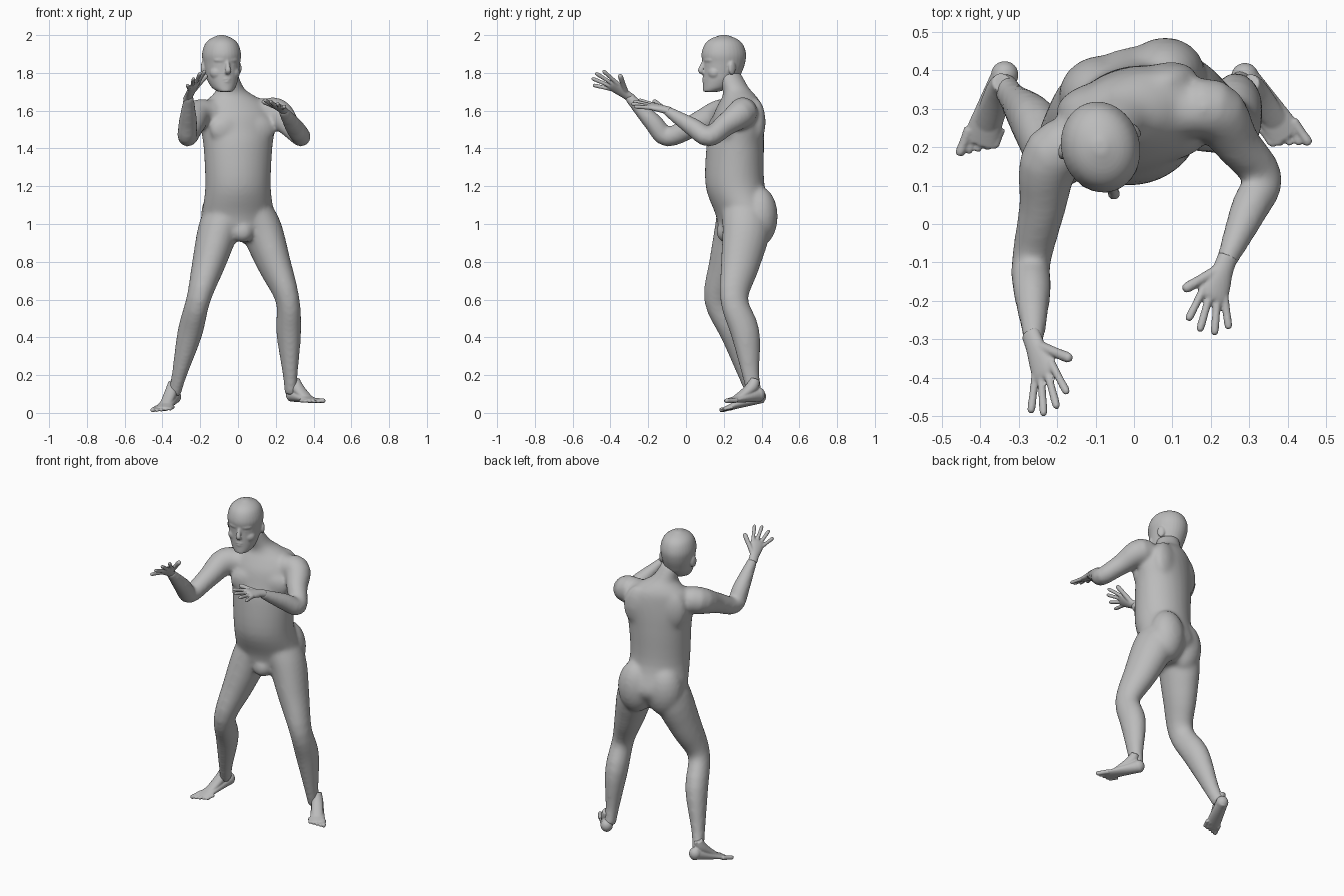
import bpy, bmesh, math
from mathutils import Vector, Matrix

default_cube = bpy.data.objects.get("Cube")
if default_cube:
    bpy.data.objects.remove(default_cube, do_unlink=True)

grey = bpy.data.materials.new("plain_grey")
grey.use_nodes = True
colour = (.5, .5, .5, 1)
grey.diffuse_color = colour
grey.node_tree.nodes["Principled BSDF"].inputs["Base Color"].default_value = colour

# The trunk and head are turned slightly to the left
TURN = math.radians(16)
TURNED = Matrix.Rotation(TURN, 4, "Z")
ACROSS = TURNED @ Vector((1, 0, 0))
UP = Vector((0, 0, 1))


def spline(points, steps=4):
    """Catmull-Rom interpolation through equal-length tuples."""
    padded = [points[0], *points, points[-1]]
    path = []
    for index in range(len(points) - 1):
        for step in range(steps):
            t = step / steps
            path.append([b + t * ((c - a) + t * (2 * a - 5 * b + 4 * c - d + t * (3 * (b - c) + d - a))) / 2
                         for a, b, c, d in zip(*padded[index:index + 4])])
    return path + [list(points[-1])]


def loft(bm, points, widths, depths, side=ACROSS, axis=None, sides=20):
    """Closed tube with elliptic sections along a smooth path."""
    stations = [(*point, width, depth) for point, width, depth in zip(points, widths, depths)]
    path = spline(stations)
    rings = []
    for index, (x, y, z, width, depth) in enumerate(path):
        before = Vector(path[max(index - 1, 0)][:3])
        after = Vector(path[min(index + 1, len(path) - 1)][:3])
        along = axis or (after - before).normalized()
        right = (side - along * side.dot(along)).normalized()
        front = along.cross(right)
        angles = [math.tau * corner / sides for corner in range(sides)]
        rings.append([bm.verts.new(Vector((x, y, z)) + right * width * math.cos(angle)
                                   + front * depth * math.sin(angle)) for angle in angles])
    for lower, upper in zip(rings, rings[1:]):
        for corner in range(sides):
            following = (corner + 1) % sides
            bm.faces.new((lower[corner], lower[following], upper[following], upper[corner]))
    bm.faces.new(rings[0][::-1])
    bm.faces.new(rings[-1])


def digit(bm, root, tip, radius, side):
    """Finger or toe with a soft pad and a rounded end."""
    radii = [radius * factor for factor in (1, .9, .95, .8, .4)]
    points = [root.lerp(tip, t) for t in (0, .5, .8, .95, 1)]
    loft(bm, points, radii, radii, side, sides=10)


def ball(bm, centre, radii, frame=Matrix(), turn=0):
    """Ellipsoid placed in a frame."""
    matrix = frame @ Matrix.Translation(centre) @ Matrix.Rotation(turn, 4, "Z") @ Matrix.Diagonal((*radii, 1))
    bmesh.ops.create_uvsphere(bm, u_segments=20, v_segments=12, radius=1, matrix=matrix)


def finish(bm, name, voxel, smoothing):
    """Fuse the overlapping volumes into one smooth skin."""
    bmesh.ops.recalc_face_normals(bm, faces=bm.faces)
    mesh = bpy.data.meshes.new(name)
    bm.to_mesh(mesh)
    bm.free()
    mesh.materials.append(grey)
    part = bpy.data.objects.new(name, mesh)
    bpy.context.collection.objects.link(part)
    fuse = part.modifiers.new("fuse", "REMESH")
    fuse.mode = "VOXEL"
    fuse.voxel_size = voxel
    fuse.use_smooth_shade = True
    relax = part.modifiers.new("relax", "SMOOTH")
    relax.iterations = smoothing


def arm(bm, shoulder, elbow, wrist):
    shoulder, elbow, wrist = map(Vector, (shoulder, elbow, wrist))
    chest = Vector((0, .27, shoulder.z))
    points = [chest.lerp(shoulder, .4), shoulder, shoulder.lerp(elbow, .5), elbow,
              elbow.lerp(wrist, .35), wrist]
    radii = [.07, .08, .061, .052, .05, .026]
    loft(bm, points, radii, radii)


def leg(bm, hip, knee, ankle):
    hip, knee, ankle = map(Vector, (hip, knee, ankle))
    waist = hip.lerp(Vector((0, .29, 1.2)), .55)
    calf = knee.lerp(ankle, .35) + Vector((0, .02, 0))
    points = [waist, hip, hip.lerp(knee, .5), knee, calf, knee.lerp(ankle, .8), ankle]
    radii = [.1, .108, .088, .063, .065, .039, .034]
    loft(bm, points, radii, [radius * 1.2 for radius in radii])


def hand(name, wrist, middle_tip, side):
    """Side points from the little finger to the index finger."""
    bm = bmesh.new()
    wrist = Vector(wrist)
    reach = Vector(middle_tip) - wrist
    side = Vector(side)
    side = (side - reach * side.dot(reach) / reach.length_squared).normalized()

    def fan(degrees, length):
        angle = math.radians(degrees)
        return wrist + (reach * math.cos(angle) + side * reach.length * math.sin(angle)) * length

    palm = [wrist + reach * t for t in (-.15, .05, .25, .45, .52)]
    loft(bm, palm, (.027, .028, .036, .041, .036), (.021, .02, .018, .015, .01), side)
    for finger, length in enumerate((.95, 1, .98, .88)):
        angle = 13 * (1 - finger)
        root = wrist + reach * .4 + side * (.03 - .02 * finger)
        digit(bm, root, fan(angle, length), .0115, side)
    digit(bm, wrist + reach * .1 + side * .015, fan(38, .7), .015, side)
    finish(bm, name, .0045, 2)


def foot(name, heel, front, inner):
    """Inner is 1 where the big toe lies on the right of the stride, else -1."""
    bm = bmesh.new()
    heel, front = Vector(heel), Vector(front)
    reach = front - heel
    side = reach.cross(UP).normalized() * inner
    lengths = [.08, .3, .5, .7, .84]
    heights = [.042 - .036 * t for t in lengths]
    sole = [heel + reach * t + UP * height for t, height in zip(lengths, heights)]
    loft(bm, sole, [.032 + .017 * t for t in lengths], heights, side)
    ball(bm, heel + reach * .12 + UP * .038, (.036, .036, .038))
    instep = [heel + reach * t + UP * height for t, height in ((.2, .12), (.27, .08), (.45, .05), (.7, .02))]
    loft(bm, instep, (.025, .033, .034, .03), (.025, .033, .024, .012), side)
    for toe in range(5):
        radius = .01 if toe else .014
        root = heel + reach * (.74 - .03 * toe) + side * (.036 - .02 * toe) + UP * radius
        digit(bm, root, root + reach * (.28 - .02 * toe), radius, side)
    finish(bm, name, .0045, 3)


# Trunk and neck: height, centre y, half width, half depth
body = bmesh.new()
trunk = [(.91, .3, .06, .07), (.97, .3, .16, .12), (1.05, .31, .19, .15), (1.2, .26, .175, .155),
         (1.4, .26, .184, .15), (1.5, .27, .2, .138), (1.58, .278, .2, .125),
         (1.64, .285, .17, .105), (1.68, .282, .115, .085), (1.72, .262, .072, .072), (1.8, .22, .064, .07)]
heights, centres, widths, depths = zip(*trunk)
spine = [(-max(0, z - 1.6) / 3, y, z) for z, y in zip(heights, centres)]
loft(body, spine, widths, depths, axis=UP, sides=32)

# Muscle masses, mirrored across the turned trunk
trunk_frame = Matrix.Translation((0, .27, 0)) @ TURNED
for mirror in (-1, 1):
    ball(body, (mirror * .085 + .02, .09, 1.04), (.11, .1, .16), trunk_frame)  # buttock
    ball(body, (mirror * .08, -.085, 1.5), (.1, .045, .08), trunk_frame)       # chest
    ball(body, (mirror * .09, .07, 1.54), (.1, .055, .13), trunk_frame)        # shoulder blade
ball(body, (0, -.04, 1.23), (.15, .125, .14), trunk_frame)                     # belly
ball(body, (.01, -.06, .96), (.06, .055, .06), trunk_frame)                    # groin

# Limbs and their ends
right_wrist, left_wrist = (-.26, -.31, 1.68), (.235, -.11, 1.605)
arm(body, (-.21, .18, 1.58), (-.268, -.1, 1.46), right_wrist)
arm(body, (.2, .3, 1.59), (.335, .12, 1.46), left_wrist)
leg(body, (-.1, .28, .98), (-.21, .17, .6), (-.337, .36, .1))
leg(body, (.12, .32, .98), (.262, .255, .6), (.28, .365, .1))
finish(body, "body", .01, 16)
hand("right_hand", right_wrist, (-.2, -.48, 1.8), (.6, 0, .6))
hand("left_hand", left_wrist, (.17, -.28, 1.65), (-.9, .2, .3))
foot("right_foot", (-.325, .418, .055), (-.42, .17, 0), 1)
foot("left_foot", (.27, .41, .06), (.425, .19, .05), -1)

# Head: height and half width; the face stays upright in front
head = bmesh.new()
skull = [(1.7, .035), (1.72, .06), (1.76, .08), (1.8, .089), (1.85, .097),
         (1.9, .102), (1.95, .088), (1.98, .06), (2, .015)]
heights, widths = zip(*skull)
depths = [width * 1.17 for width in widths]
centres = [(0, min(0, depth - .113) if z < 1.9 else 0, z) for z, depth in zip(heights, depths)]
head_frame = Matrix.Translation((-.087, .2, 0)) @ TURNED
loft(head, [head_frame @ Vector(centre) for centre in centres], widths, depths, axis=UP, sides=32)

# Face
nose = [(0, -.108, 1.86), (0, -.118, 1.835), (0, -.128, 1.812), (0, -.115, 1.8)]
loft(head, [head_frame @ Vector(point) for point in nose], (.009, .012, .016, .014), (.012, .014, .014, .01))
for z, width in ((1.767, .027), (1.754, .023)):
    ball(head, (0, -.103, z), (width, .014, .007), head_frame)                          # lip
ball(head, (0, -.085, 1.722), (.034, .026, .022), head_frame)                           # chin
for mirror in (-1, 1):
    lean = mirror * .4
    ball(head, (mirror * .036, -.097, 1.868), (.034, .014, .012), head_frame, lean)     # brow
    ball(head, (mirror * .034, -.094, 1.842), (.015, .012, .008), head_frame, lean)     # eye
    ball(head, (mirror * .045, -.068, 1.8), (.038, .032, .034), head_frame, lean)       # cheek
    ball(head, (mirror * .098, .018, 1.825), (.011, .023, .036), head_frame, lean)      # ear
finish(head, "head", .0055, 4)
